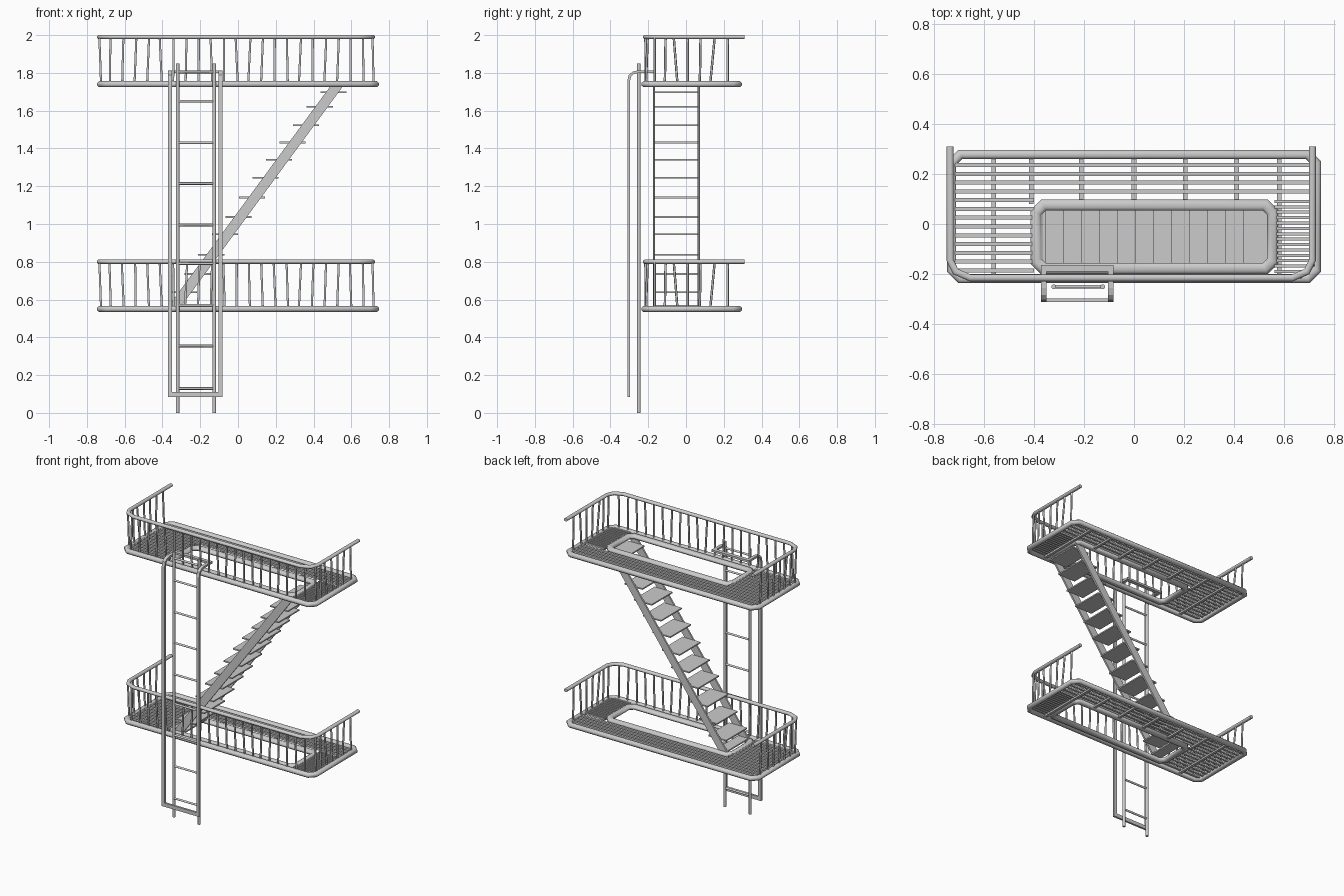
import bpy, bmesh, math, random
from mathutils import Vector

if "Cube" in bpy.data.objects:
    bpy.data.objects.remove(bpy.data.objects["Cube"])

random.seed(4)
X, Y, Z = Vector((1, 0, 0)), Vector((0, 1, 0)), Vector((0, 0, 1))


def sweep(bm, pts, normal, w, h, sides=4, closed=False):
    """Mitred bar along a planar path: w lies in the path plane, h along normal."""
    pts = [Vector(p) for p in pts]
    n, rings = len(pts), []
    for i, p in enumerate(pts):
        dirs = []
        if closed or i > 0:
            dirs.append((p - pts[i - 1]).normalized())
        if closed or i < n - 1:
            dirs.append((pts[(i + 1) % n] - p).normalized())
        t = sum(dirs, Vector()).normalized()
        side = t.cross(normal).normalized()
        up = side.cross(t).normalized()
        miter = 1 / max(0.3, t.dot(dirs[0]))
        ring = []
        for k in range(sides):
            a, r = (k + 0.5) * math.tau / sides, 0.5 / math.cos(math.pi / sides)
            ring.append(bm.verts.new(p + side * (math.cos(a) * r * w * miter) + up * (math.sin(a) * r * h)))
        rings.append(ring)
    for i in range(n if closed else n - 1):
        a, b = rings[i], rings[(i + 1) % n]
        for k in range(sides):
            j = (k + 1) % sides
            bm.faces.new((a[k], a[j], b[j], b[k]))
    if not closed:
        bm.faces.new(rings[0])
        bm.faces.new(rings[-1])


def finish(name, bm, smooth=False):
    bmesh.ops.recalc_face_normals(bm, faces=bm.faces)
    me = bpy.data.meshes.new(name)
    bm.to_mesh(me)
    bm.free()
    ob = bpy.data.objects.new(name, me)
    bpy.context.collection.objects.link(ob)
    if smooth:
        bpy.ops.object.select_all(action='DESELECT')
        ob.select_set(True)
        bpy.context.view_layer.objects.active = ob
        bpy.ops.object.shade_smooth_by_angle(angle=math.radians(62))
    return ob


def chamfered(x0, x1, y0, y1, c, z):
    return [(x0 + c, y0, z), (x1 - c, y0, z), (x1, y0 + c, z), (x1, y1 - c, z),
            (x1 - c, y1, z), (x0 + c, y1, z), (x0, y1 - c, z), (x0, y0 + c, z)]


def platform(level, z):
    # outer frame and the frame round the stair opening
    bm = bmesh.new()
    sweep(bm, chamfered(-.728, .728, -.218, .278, .035, z), Z, .036, .032, 8, True)
    sweep(bm, chamfered(-.391, .553, -.178, .076, .03, z), Z, .045, .032, 8, True)
    finish(level + "_platform_frame", bm, True)

    # floor slats, cut around the opening and closer together at the stair head
    bm = bmesh.new()

    def slat(x0, x1, y, w=.016):
        sweep(bm, [(x0, y, z + .005), (x1, y, z + .005)], Z, w, .012)
    for i in range(13):
        y = .235 - .035 * i
        if y > .1:
            slat(-.72, .72, y)
        else:
            slat(-.72, -.40, y)
    for i in range(14):
        slat(.56, .72, .09 - .0215 * i, .012)
    # cross bearers below the slats
    for x in (-.56, -.41, -.21, 0, .205, .41, .58):
        y0 = -.21 if x in (-.56, .58) else .08
        sweep(bm, [(x, y0, z - .006), (x, .275, z - .006)], Z, .018, .012)
    finish(level + "_platform_grating", bm)

    # handrail, open at the wall side
    bm = bmesh.new()
    zr = z + .25
    left, right = -.734, .712
    sweep(bm, [(left, .31, zr), (left, -.145, zr), (left + .022, -.19, zr), (left + .08, -.215, zr),
               (right - .08, -.215, zr), (right - .022, -.19, zr), (right, -.145, zr), (right, .31, zr)],
          Z, .027, .022, 8)
    finish(level + "_handrail", bm, True)

    # slightly crooked balusters
    bm = bmesh.new()
    for i in range(21):
        x = -.677 + .067 * i
        d = random.uniform(-.007, .007)
        ytop = -.215 if 0 < i < 20 else -.203
        sweep(bm, [(x - d, -.212, z), (x + d, ytop, zr)], Y, .011, .011, 6)
    for xb, xt in ((-.725, left), (.718, right)):
        for y, d in ((-.165, 0), (-.11, .002), (-.055, -.01), (.01, 0), (.075, .002), (.14, .012), (.22, 0)):
            sweep(bm, [(xb, y - d, z), (xt, y + d, zr)], Y, .011, .011, 6)
    finish(level + "_balusters", bm, True)


platform("lower", .55)
platform("upper", 1.74)

# stair stringers, cut level at both ends
bm = bmesh.new()
for y in (-.17, .067):
    a, b = [[bm.verts.new((x, yy, z)) for x, z in
             ((-.375, .555), (-.308, .555), (.56, 1.735), (.493, 1.735))]
            for yy in (y - .006, y + .006)]
    bm.faces.new(a)
    bm.faces.new(b)
    for k in range(4):
        bm.faces.new((a[k], a[(k + 1) % 4], b[(k + 1) % 4], b[k]))
finish("stair_stringers", bm)

# stair treads, a little uneven in height
bm = bmesh.new()
for i, z in enumerate((.567, .638, .735, .837, .945, 1.037, 1.14, 1.245, 1.34, 1.432, 1.523, 1.62, 1.698)):
    x = -.357 + .0718 * i
    x0 = max(x - .069, -.365)
    sweep(bm, [(x0, -.052, z), (x + .069, -.052, z)], Z, .229, .009)
finish("stair_treads", bm)

# drop ladder
bm = bmesh.new()
for x in (-.32, -.125):
    sweep(bm, [(x, -.25, 0), (x, -.25, 1.85)], Y, .018, .018, 8)
for z in (.13, .355, .57, .79, .995, 1.215, 1.43, 1.65, 1.805):
    sweep(bm, [(-.32, -.25, z), (-.125, -.25, z)], Z, .013, .013, 6)
finish("drop_ladder", bm, True)

# ladder guide: two bent side bars tied at the foot and over the platform
bm = bmesh.new()
for x in (-.36, -.093):
    sweep(bm, [(x, -.304, .085), (x, -.304, 1.755), (x, -.297, 1.785), (x, -.28, 1.8),
               (x, -.255, 1.806), (x, -.163, 1.806)], X, .014, .022)
sweep(bm, [(-.371, -.304, .098), (-.082, -.304, .098)], Z, .014, .026)
sweep(bm, [(-.371, -.176, 1.806), (-.082, -.176, 1.806)], Z, .026, .014)
finish("ladder_guide", bm)
